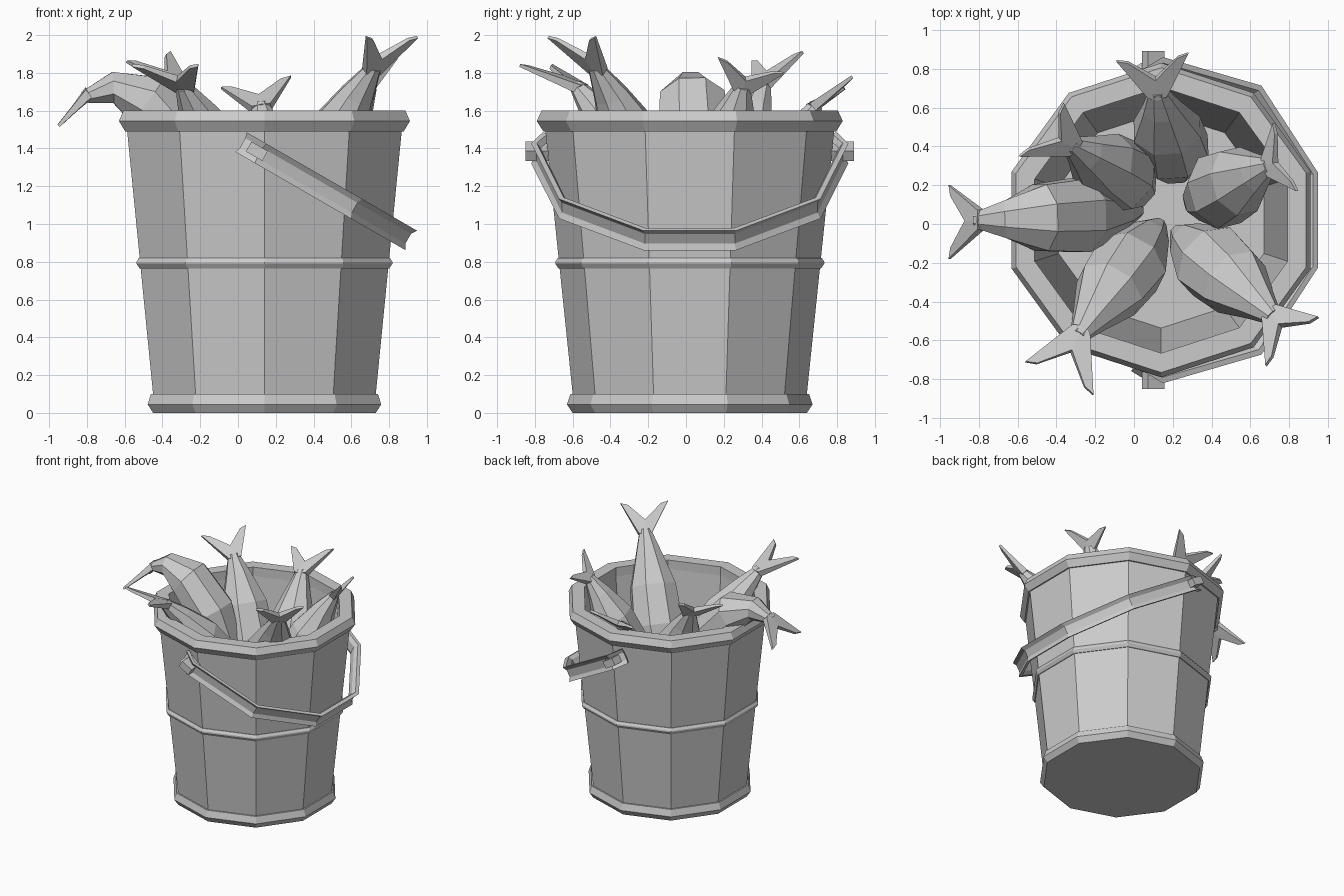
import bpy, bmesh, math
from mathutils import Vector as V

if "Cube" in bpy.data.objects:
    bpy.data.objects.remove(bpy.data.objects["Cube"])

CENTRE = V((0.14, 0.02, 0))
grey = bpy.data.materials.new("plain grey")
grey.diffuse_color = (0.6, 0.6, 0.6, 1)
grey.use_nodes = True
grey.node_tree.nodes["Principled BSDF"].inputs["Base Color"].default_value = grey.diffuse_color


def finish(bm, name):
    bmesh.ops.recalc_face_normals(bm, faces=bm.faces)
    mesh = bpy.data.meshes.new(name)
    bm.to_mesh(mesh)
    bm.free()
    mesh.materials.append(grey)
    obj = bpy.data.objects.new(name, mesh)
    bpy.context.collection.objects.link(obj)
    return obj


def loft(bm, rings, closed=False):
    """Skin a list of point rings; cap the ends unless the loft closes on itself."""
    rows = [[bm.verts.new(p) for p in ring] for ring in rings]
    pairs = list(zip(rows, rows[1:])) + ([(rows[-1], rows[0])] if closed else [])
    for a, b in pairs:
        for i in range(len(a)):
            j = (i + 1) % len(a)
            bm.faces.new((a[i], a[j], b[j], b[i]))
    if not closed:
        bm.faces.new(rows[0])
        bm.faces.new(rows[-1])


def decagon(r, z):
    return [CENTRE + V((r * math.cos(a), r * math.sin(a), z))
            for a in (math.radians(36 * k - 90) for k in range(10))]


def lathe(name, profile, closed=False):
    bm = bmesh.new()
    loft(bm, [decagon(r, z) for r, z in profile], closed)
    return finish(bm, name)


# Bucket: outer wall, rim opening, inner wall and floor, then the hoops
lathe("bucket_wall", [(0.62, 0.01), (0.62, 0.1), (0.765, 1.5), (0.765, 1.58),
                      (0.69, 1.58), (0.556, 0.1)])
lathe("bottom_hoop", [(0.55, 0), (0.62, 0), (0.65, 0.045), (0.632, 0.1), (0.55, 0.1)])
lathe("middle_hoop", [(0.68, 0.765), (0.695, 0.765), (0.712, 0.79), (0.712, 0.8),
                      (0.699, 0.82), (0.68, 0.82)], True)
lathe("rim", [(0.685, 1.49), (0.775, 1.49), (0.81, 1.545), (0.785, 1.6),
              (0.685, 1.6)], True)

# Handle: folded strip swung down to the right, following half a decagon
PIVOT = V((0.1, 0.02, 1.385))
ALONG = V((math.cos(math.radians(30)), 0, -0.5))
ACROSS = V((0.5, 0, ALONG.x))
half = [(-0.09, -0.765), (0.02, -0.825), (0.6, -0.68), (0.93, -0.24)]
path = half + [(s, -y) for s, y in reversed(half)]
rings = []
for i, (s, y) in enumerate(path):
    a, b = path[max(i - 1, 0)], path[min(i + 1, len(path) - 1)]
    t = V((b[0] - a[0], b[1] - a[1])).normalized()
    out = ALONG * t.y + V((0, -t.x, 0))
    mid = PIVOT + ALONG * s + V((0, y, 0))
    rings.append([mid + ACROSS * w + out * d for w, d in
                  ((-0.06, 0.015), (-0.03, -0.005), (0.03, -0.005), (0.06, 0.015),
                   (0.06, -0.015), (0.03, -0.035), (-0.03, -0.035), (-0.06, -0.015))])
bm = bmesh.new()
loft(bm, rings)
finish(bm, "handle")

# Pegs holding the handle
for side, name in ((-1, "front_peg"), (1, "back_peg")):
    bm = bmesh.new()
    loft(bm, [[PIVOT + ALONG * u * 0.05 + ACROSS * w * 0.03 + V((0, side * y, 0))
               for u, w in ((-1, -1), (1, -1), (1, 1), (-1, 1))] for y in (0.70, 0.87)])
    finish(bm, name)

# Fish: body rings along a bent path, with a forked tail
STATIONS = [(0, 0.04), (0.12, 0.11), (0.36, 0.205), (0.6, 0.185), (0.82, 0.105), (1, 0.045)]


def fish(name, head, bend, joint, tip_a, tip_b):
    head, bend, joint, tip_a, tip_b = map(V, (head, bend, joint, tip_a, tip_b))
    side = (tip_b - tip_a).normalized()
    bm = bmesh.new()
    rings = []
    for t, r in STATIONS:
        p = head * (1 - t) ** 2 + bend * 2 * t * (1 - t) + joint * t * t
        tangent = ((bend - head) * (1 - t) + (joint - bend) * t).normalized()
        lat = (side - tangent * side.dot(tangent)).normalized()
        up = tangent.cross(lat)
        rings.append([p + lat * r * math.cos(a) + up * r * 0.85 * math.sin(a)
                      for a in (math.pi * (k + 0.5) / 4 for k in range(8))])
    loft(bm, rings)
    # Tail lobes: thick at the joint, thin at the tips
    centre = (tip_a + tip_b) / 2
    normal = (centre - joint).cross(side).normalized()
    notch = joint.lerp(centre, 0.35)
    for tip, sgn in ((tip_a, -1), (tip_b, 1)):
        root = joint + side * sgn * 0.05 - (centre - joint) * 0.15
        inner = tip.lerp(notch, 0.3) + (centre - joint) * 0.12
        outline = [(joint - (centre - joint) * 0.2, 0.035), (root, 0.025),
                   (tip, 0.008), (inner, 0.01), (notch, 0.02)]
        loft(bm, [[p + normal * h * k for p, h in outline] for k in (-1, 1)])
    finish(bm, name)


fish("left_fish", (0.02, 0.07, 0.75), (-0.40, 0.03, 1.95), (-0.81, 0.02, 1.67),
     (-0.95, 0.20, 1.52), (-0.95, -0.18, 1.52))
fish("back_left_fish", (0.06, 0.15, 0.75), (-0.10, 0.27, 1.4), (-0.33, 0.41, 1.75),
     (-0.59, 0.35, 1.86), (-0.36, 0.62, 1.91))
fish("front_left_fish", (0.13, 0.0, 0.75), (-0.09, -0.28, 1.4), (-0.29, -0.58, 1.73),
     (-0.56, -0.71, 1.84), (-0.21, -0.88, 1.84))
fish("front_right_fish", (0.22, -0.04, 0.75), (0.47, -0.25, 1.45), (0.72, -0.48, 1.83),
     (0.68, -0.73, 1.99), (0.95, -0.48, 1.99))
fish("back_right_fish", (0.29, 0.10, 0.75), (0.50, 0.20, 1.4), (0.70, 0.30, 1.73),
     (0.84, 0.17, 1.88), (0.72, 0.52, 1.80))
fish("back_fish", (0.22, 0.25, 0.65), (0.19, 0.42, 1.25), (0.12, 0.69, 1.63),
     (-0.09, 0.84, 1.72), (0.28, 0.88, 1.78))
